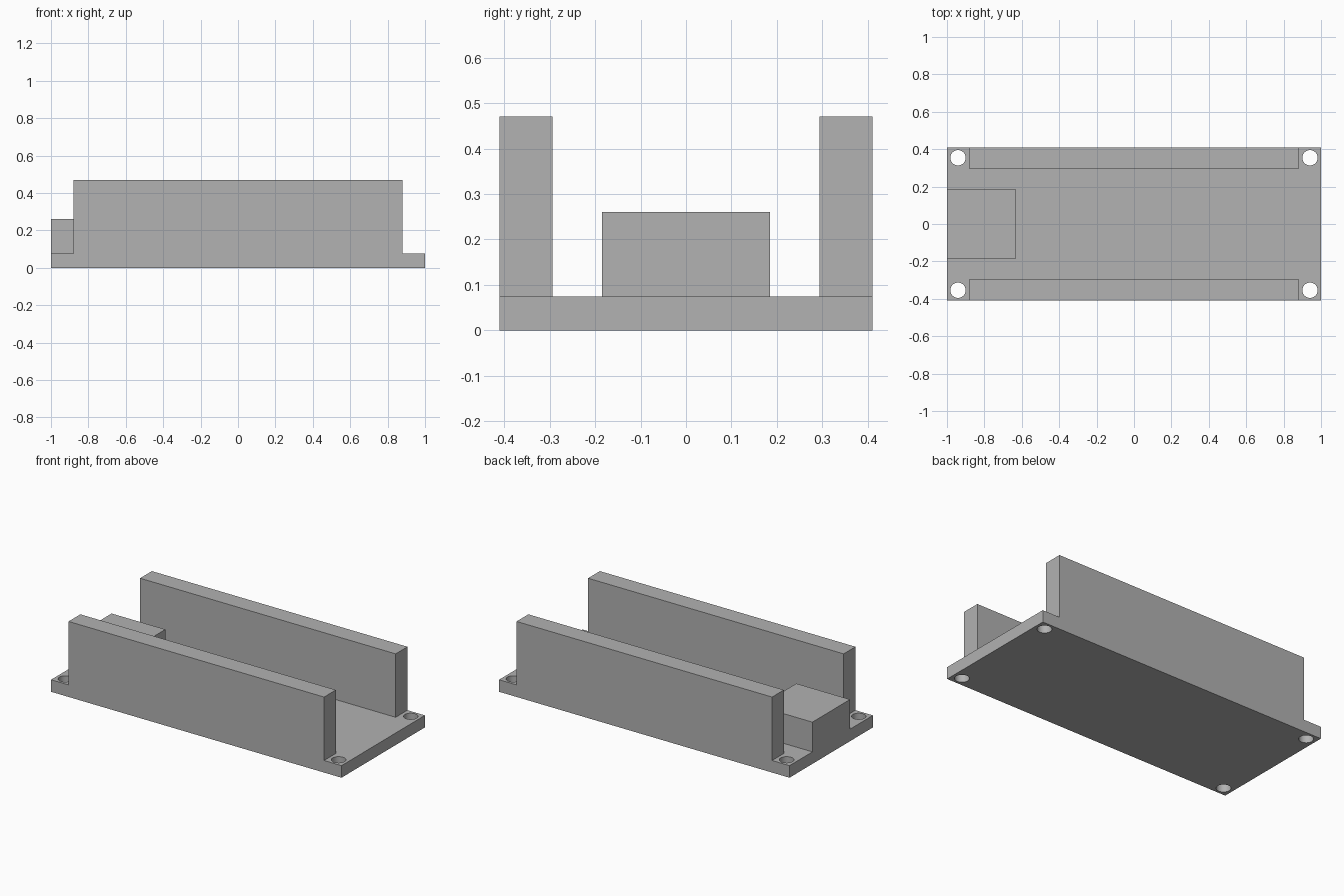
import bpy
import bmesh
from mathutils import Matrix, Vector

cube = bpy.data.objects.get("Cube")
if cube:
    bpy.data.objects.remove(cube, do_unlink=True)

GREY = (0.445, 0.445, 0.445, 1.0)
grey = bpy.data.materials.new("plain grey")
grey.use_nodes = True
grey.diffuse_color = GREY
grey.node_tree.nodes["Principled BSDF"].inputs["Base Color"].default_value = GREY

HALF_LENGTH, HALF_WIDTH, PLATE_TOP = 1.0, 0.41, 0.075


def add_object(name, bm):
    mesh = bpy.data.meshes.new(name)
    bm.to_mesh(mesh)
    bm.free()
    mesh.materials.append(grey)
    obj = bpy.data.objects.new(name, mesh)
    bpy.context.collection.objects.link(obj)
    return obj


def add_box(name, low, high):
    low, high = Vector(low), Vector(high)
    bm = bmesh.new()
    bmesh.ops.create_cube(
        bm, size=1.0,
        matrix=Matrix.Translation((low + high) / 2) @ Matrix.Diagonal((*(high - low), 1)))
    return add_object(name, bm)


# Base plate
plate = add_box("base_plate", (-HALF_LENGTH, -HALF_WIDTH, 0),
                (HALF_LENGTH, HALF_WIDTH, PLATE_TOP))

# Four screw holes through the plate corners
bm = bmesh.new()
for sx in (-1, 1):
    for sy in (-1, 1):
        bmesh.ops.create_cone(
            bm, cap_ends=True, segments=48, radius1=0.041, radius2=0.041, depth=0.4,
            matrix=Matrix.Translation((sx * 0.941, sy * 0.354, PLATE_TOP / 2)))
cutter = add_object("hole_cutter", bm)
cutter.hide_render = True
cutter.hide_viewport = True
holes = plate.modifiers.new("screw_holes", "BOOLEAN")
holes.operation = "DIFFERENCE"
holes.solver = "EXACT"
holes.object = cutter

# Apply the cut so the helper can go, then smooth the hole walls
evaluated = plate.evaluated_get(bpy.context.evaluated_depsgraph_get())
plate_mesh = bpy.data.meshes.new_from_object(evaluated)
plate.modifiers.clear()
plate.data = plate_mesh
bpy.data.objects.remove(cutter, do_unlink=True)
bpy.context.view_layer.objects.active = plate
plate.select_set(True)
bpy.ops.object.shade_smooth_by_angle()

# Long side walls, flush with the plate edges
for name, y0, y1 in (("front_wall", -HALF_WIDTH, -0.294), ("back_wall", 0.294, HALF_WIDTH)):
    add_box(name, (-0.88, y0, PLATE_TOP), (0.88, y1, 0.47))

# Raised block at the right end
add_box("end_block", (-HALF_LENGTH, -0.185, PLATE_TOP), (-0.63, 0.185, 0.26))
